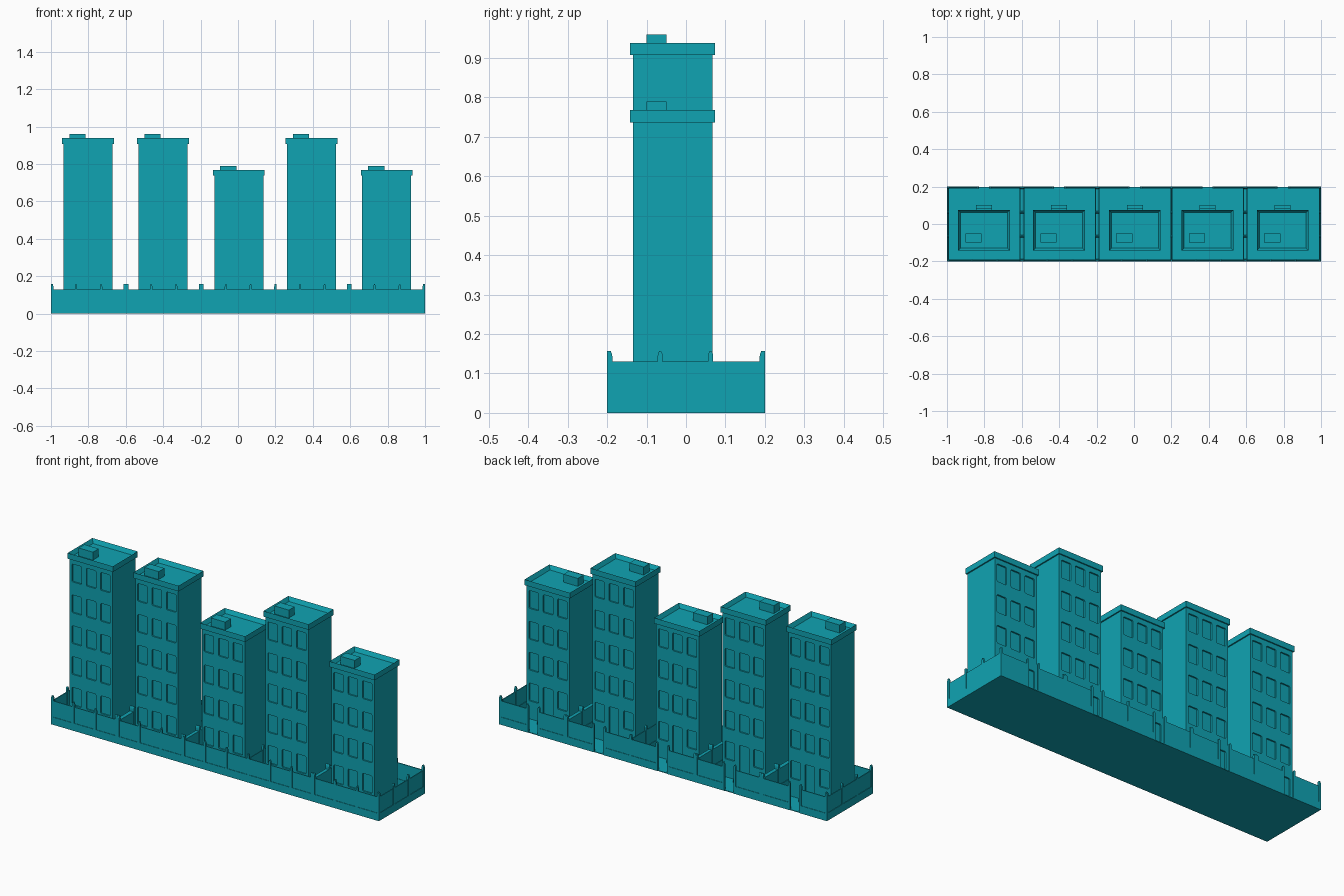
import bpy, bmesh
from mathutils import Matrix, Vector

if "Cube" in bpy.data.objects:
    bpy.data.objects.remove(bpy.data.objects["Cube"])

teal = bpy.data.materials.new("teal")
teal.diffuse_color = (0.005, 0.37, 0.45, 1)
teal.use_nodes = True
teal.node_tree.nodes["Principled BSDF"].inputs["Base Color"].default_value = teal.diffuse_color

EDGES = [-1, -0.598, -0.197, 0.2, 0.595, 1]      # lot boundaries
DIVIDER_W = [0.027, 0.023, 0.01, 0.024]          # dividing wall thicknesses
CENTRES = [-0.802, -0.401, 0.005, 0.393, 0.795]  # tower centres
FLOORS = [5, 5, 4, 5, 4]
Y0, Y1 = -0.135, 0.067                           # tower front and back
PITCH, T = 0.17, 0.01


def box(bm, x0, x1, y0, y1, z0, z1):
    m = Matrix.Translation(((x0 + x1) / 2, (y0 + y1) / 2, (z0 + z1) / 2))
    m = m @ Matrix.Diagonal((x1 - x0, y1 - y0, z1 - z0, 1))
    return bmesh.ops.create_cube(bm, size=1, matrix=m)["verts"]


def finish(bm, name):
    bmesh.ops.recalc_face_normals(bm, faces=bm.faces)
    me = bpy.data.meshes.new(name)
    bm.to_mesh(me)
    bm.free()
    me.materials.append(teal)
    ob = bpy.data.objects.new(name, me)
    bpy.context.collection.objects.link(ob)
    return ob


def oriented_box(bm, axis, a, b, c, t, z0, z1):
    if axis == "x":
        box(bm, a, b, c - t / 2, c + t / 2, z0, z1)
    else:
        box(bm, c - t / 2, c + t / 2, a, b, z0, z1)


def post(bm, axis, p, c, t, w=0.013):
    # round-headed post: profile extruded through the wall thickness
    h = w / 2
    prof = [(-h, 0), (h, 0), (h, 0.144), (h * 0.8, 0.151), (h * 0.35, 0.157),
            (-h * 0.35, 0.157), (-h * 0.8, 0.151), (-h, 0.144)]
    def place(u, v, z):
        return (p + u, c + v, z) if axis == "x" else (c + v, p + u, z)
    f = bm.faces.new([bm.verts.new(place(u, -t / 2, z)) for u, z in prof])
    g = bmesh.ops.extrude_face_region(bm, geom=[f])
    d = Vector((0, t, 0)) if axis == "x" else Vector((t, 0, 0))
    bmesh.ops.translate(bm, vec=d, verts=[v for v in g["geom"]
                                          if isinstance(v, bmesh.types.BMVert)])


def wall(bm, axis, a, b, c, t, posts):
    # low plinth, slightly recessed panel, posts
    oriented_box(bm, axis, a, b, c, t, 0, 0.042)
    oriented_box(bm, axis, a, b, c, t - 0.005, 0.042, 0.13)
    for p in posts:
        post(bm, axis, p, c, t)


# Ground plates
bm = bmesh.new()
for a, b in zip(EDGES, EDGES[1:]):
    box(bm, a + 0.002, b - 0.002, -0.198, 0.198, 0, 0.004)
finish(bm, "ground")

# Front wall
bm = bmesh.new()
fp = [-0.9935, 0.9935] + EDGES[1:-1]
for a, b in zip(EDGES, EDGES[1:]):
    fp += [a + (b - a) / 3, a + (b - a) * 2 / 3]
wall(bm, "x", -1, 1, -0.2 + T / 2, T, fp)
finish(bm, "front_wall")

# Back wall, with one gate opening per lot
bm = bmesh.new()
for i, c in enumerate(CENTRES):
    wall(bm, "x", EDGES[i], c - 0.028, 0.2 - T / 2, T, [c - 0.0345])
    wall(bm, "x", c + 0.028, EDGES[i + 1], 0.2 - T / 2, T, [c + 0.0345])
for p in [-0.9935, 0.9935] + EDGES[1:-1]:
    post(bm, "x", p, 0.2 - T / 2, T)
finish(bm, "back_wall")

# End and dividing walls
bm = bmesh.new()
sp = [-0.1935, -0.0655, 0.0625, 0.1935]
for c, t in [(-1 + T / 2, T), (1 - T / 2, T)] + list(zip(EDGES[1:-1], DIVIDER_W)):
    wall(bm, "y", -0.2, 0.2, c, t, sp)
finish(bm, "side_walls")

# Towers
for c, n in zip(CENTRES, FLOORS):
    top = 0.907 - PITCH * (5 - n)
    bm = bmesh.new()
    box(bm, c - 0.131, c + 0.131, Y0, Y1, 0.002, top)
    tower = finish(bm, "tower")

    # window and door recesses
    bm = bmesh.new()
    for f in range(n):
        z = 0.103 + f * PITCH
        for k in (-1, 0, 1):
            x = c + k * 0.0875
            for y in (Y0, Y1):
                door = f == 0 and k == 0 and y == Y1
                vs = box(bm, x - 0.029, x + 0.029, y - 0.008, y + 0.008,
                         0.04 if door else z, z + 0.098)
                es = {e for v in vs for e in v.link_edges
                      if abs(e.verts[0].co.y - e.verts[1].co.y) > 0.01}
                bmesh.ops.bevel(bm, geom=list(es), offset=0.004, segments=1,
                                affect="EDGES")
    cutter = finish(bm, "recess_cutter")
    cutter.hide_render = True
    mod = tower.modifiers.new("recesses", "BOOLEAN")
    mod.object, mod.operation, mod.solver = cutter, "DIFFERENCE", "EXACT"
    bpy.context.view_layer.objects.active = tower
    bpy.ops.object.modifier_apply(modifier=mod.name)
    bpy.data.objects.remove(cutter)

    # roof slab with sunken deck inside the parapet
    bm = bmesh.new()
    box(bm, c - 0.138, c + 0.138, Y0 - 0.007, Y1 + 0.007, top, top + 0.031)
    bm.normal_update()
    deck = max(bm.faces, key=lambda q: q.calc_center_median().z)
    bmesh.ops.inset_individual(bm, faces=[deck], thickness=0.018, depth=-0.022)
    finish(bm, "roof")

    # roof access hut
    bm = bmesh.new()
    box(bm, c - 0.1, c - 0.013, -0.1, -0.05, top + 0.006, top + 0.053)
    finish(bm, "roof_hut")

    # back door steps
    bm = bmesh.new()
    box(bm, c - 0.043, c + 0.043, Y1 - 0.001, 0.102, 0.002, 0.02)
    box(bm, c - 0.043, c + 0.043, Y1 - 0.001, 0.086, 0.02, 0.038)
    finish(bm, "back_steps")
